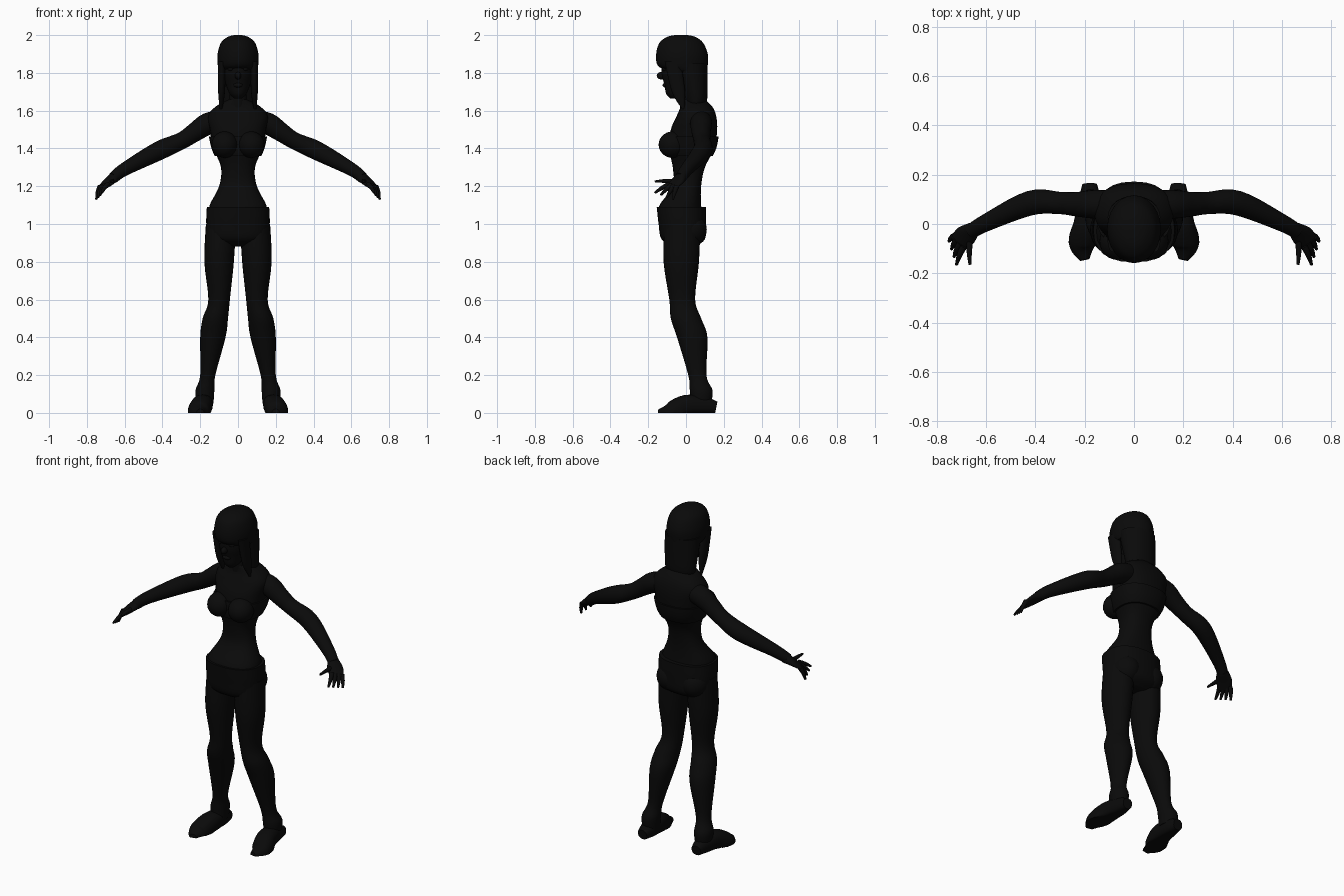
import bpy, bmesh, math
from mathutils import Vector

if "Cube" in bpy.data.objects:
    bpy.data.objects.remove(bpy.data.objects["Cube"], do_unlink=True)

# The single colour
shade = .003
colour = (shade, shade, shade, 1)
black = bpy.data.materials.new("soft_black")
black.use_nodes = True
black.diffuse_color = colour
black.node_tree.nodes["Principled BSDF"].inputs["Base Color"].default_value = colour


def section(z, front, back, half):
    """Level section on the centre line, from its front and back edges."""
    return (0, (front + back) / 2, z, half, (back - front) / 2)


def joint(x, y, z, r, flat=1):
    """Limb section around a joint; flat scales its second radius."""
    return (x, y, z, r, r * flat)


def smooth_rows(rows, steps=5):
    """Pass a smooth curve through every column of the sections."""
    out = []
    last = len(rows) - 1
    for i in range(last):
        before, start, end, after = rows[max(i - 1, 0)], rows[i], rows[i + 1], rows[min(i + 2, last)]
        for step in range(steps):
            t = step / steps
            ease = t * t * (3 - 2 * t)
            leave, arrive = t * (1 - t) ** 2 / 2, t * t * (t - 1) / 2
            out.append([b + ease * (c - b) + leave * (c - a) + arrive * (d - b)
                        for a, b, c, d in zip(before, start, end, after)])
    out.append(list(rows[-1]))
    return out


def finish(name, bm, mirror):
    bmesh.ops.recalc_face_normals(bm, faces=bm.faces)
    mesh = bpy.data.meshes.new(name)
    bm.to_mesh(mesh)
    bm.free()
    mesh.materials.append(black)
    part = bpy.data.objects.new(name, mesh)
    bpy.context.collection.objects.link(part)
    bpy.ops.object.select_all(action='DESELECT')
    part.select_set(True)
    bpy.context.view_layer.objects.active = part
    bpy.ops.object.shade_smooth_by_angle(angle=math.radians(50))
    if mirror:
        part.modifiers.new("mirror", 'MIRROR')


def loft(name, rows, follow=False, mirror=False, sides=24, power=2):
    """Skin the sections, kept level or turned square to the path."""
    rows = smooth_rows(rows)
    centres = [Vector(row[:3]) for row in rows]
    bm = bmesh.new()
    rings = []
    for i, (x, y, z, width, depth) in enumerate(rows):
        side, up = Vector((1, 0, 0)), Vector((0, 1, 0))
        if follow:
            along = (centres[min(i + 1, len(rows) - 1)] - centres[max(i - 1, 0)]).normalized()
            side = along.cross(Vector((0, 0, 1))).normalized()
            up = side.cross(along)
        ring = []
        for k in range(sides):
            c, s = math.cos(math.tau * k / sides), math.sin(math.tau * k / sides)
            point = centres[i] + side * width * math.copysign(abs(c) ** (2 / power), c)
            point += up * depth * math.copysign(abs(s) ** (2 / power), s)
            point.z = max(point.z, 0)
            ring.append(bm.verts.new(point))
        rings.append(ring)
    for lower, upper in zip(rings, rings[1:]):
        for k in range(sides):
            bm.faces.new((lower[k - 1], lower[k], upper[k], upper[k - 1]))
    bm.faces.new(rings[0])
    bm.faces.new(rings[-1])
    finish(name, bm, mirror)


def ball(name, centre, size, mirror=False):
    bm = bmesh.new()
    bmesh.ops.create_uvsphere(bm, u_segments=24, v_segments=14, radius=1)
    bmesh.ops.scale(bm, vec=size, verts=bm.verts)
    bmesh.ops.translate(bm, vec=centre, verts=bm.verts)
    finish(name, bm, mirror)


# Torso and neck
torso = [
    section(z=1.05, front=-.14, back=.09, half=.15),
    section(z=1.1, front=-.14, back=.08, half=.15),
    section(z=1.2, front=-.07, back=.08, half=.1),
    section(z=1.3, front=-.07, back=.1, half=.09),
    section(z=1.4, front=-.09, back=.15, half=.13),
    section(z=1.5, front=-.08, back=.165, half=.15),
    section(z=1.57, front=-.05, back=.16, half=.16),
    section(z=1.62, front=-.03, back=.14, half=.12),
    section(z=1.66, front=-.03, back=.1, half=.05),
]
loft("torso", torso, power=2.4)
loft("neck", [section(z=1.6, front=-.03, back=.08, half=.05),
              section(z=1.75, front=-.04, back=.07, half=.05)])

# Cropped top: a slightly larger copy of the chest, with the bust
cloth = .01
loft("cropped_top", [(x, y, z, width + cloth, depth + cloth)
                     for x, y, z, width, depth in smooth_rows(torso) if 1.35 < z < 1.47], power=2.4)
ball("bust", centre=(.07, -.07, 1.42), size=(.07, .075, .07), mirror=True)

# Trousers
loft("trouser_hips", [
    section(z=.88, front=-.07, back=.05, half=.08),
    section(z=.92, front=-.13, back=.1, half=.155),
    section(z=1, front=-.145, back=.107, half=.168),
    section(z=1.09, front=-.155, back=.105, half=.165),
], power=2.4)
ball("seat", centre=(.08, .025, .97), size=(.08, .085, .085), mirror=True)
deep = 1.2
loft("trouser_leg", [
    joint(x=.09, y=-.02, z=1, r=.08, flat=deep),
    joint(x=.1, y=-.025, z=.8, r=.078, flat=deep),
    joint(x=.1, y=-.02, z=.6, r=.057, flat=deep),
    joint(x=.12, y=0, z=.5, r=.067, flat=deep),
    joint(x=.133, y=.033, z=.4, r=.067, flat=deep),
    joint(x=.16, y=.06, z=.2, r=.04, flat=deep),
    joint(x=.175, y=.08, z=.12, r=.05, flat=deep),
    joint(x=.175, y=.08, z=.05, r=.045, flat=deep),
], mirror=True)

# Shoes
loft("shoe", [
    joint(x=.18, y=.16, z=.03, r=.03),
    joint(x=.18, y=.1, z=.04, r=.045),
    joint(x=.19, y=0, z=.04, r=.055),
    joint(x=.21, y=-.08, z=0, r=.055),
    joint(x=.2, y=-.145, z=0, r=.02),
], follow=True, mirror=True, power=2.4)

# Arms and palms
loft("arm", [
    joint(x=.08, y=.08, z=1.55, r=.055),
    joint(x=.16, y=.08, z=1.53, r=.058),
    joint(x=.23, y=.08, z=1.485, r=.05),
    joint(x=.3, y=.085, z=1.44, r=.045),
    joint(x=.42, y=.085, z=1.387, r=.05),
    joint(x=.6, y=.005, z=1.29, r=.035),
    joint(x=.66, y=-.03, z=1.245, r=.03),
], follow=True, mirror=True)
loft("palm", [
    joint(x=.65, y=-.02, z=1.253, r=.03),
    joint(x=.685, y=-.05, z=1.222, r=.045, flat=.4),
    joint(x=.72, y=-.08, z=1.19, r=.035, flat=.3),
], follow=True, mirror=True)


def finger(name, root, tip):
    middle = root.lerp(tip, .5) + Vector((.003, 0, .003))
    loft(name, [joint(*root, r=.014), joint(*middle, r=.011), joint(*tip, r=.006)],
         follow=True, mirror=True, sides=10)


# Fingers fan evenly from the index to the little one
index_root, little_root = Vector((.69, -.09, 1.21)), Vector((.73, -.05, 1.2))
index_tip, little_tip = Vector((.72, -.165, 1.165)), Vector((.75, -.07, 1.13))
names = ["index", "middle", "ring", "little"]
for i, name in enumerate(names):
    spread = i / (len(names) - 1)
    finger(name + "_finger", index_root.lerp(little_root, spread), index_tip.lerp(little_tip, spread))
finger("thumb", Vector((.665, -.055, 1.225)), Vector((.665, -.165, 1.225)))

# Head and face
loft("head", [
    section(z=1.665, front=-.085, back=-.04, half=.02),
    section(z=1.69, front=-.105, back=0, half=.045),
    section(z=1.74, front=-.115, back=.03, half=.065),
    section(z=1.8, front=-.13, back=.06, half=.08),
    section(z=1.9, front=-.13, back=.08, half=.08),
])
ball("nose", centre=(0, -.13, 1.785), size=(.017, .025, .02))
ball("lips", centre=(0, -.11, 1.735), size=(.025, .014, .012))
ball("eye", centre=(.036, -.112, 1.82), size=(.017, .014, .01), mirror=True)

# Hair: crown with fringe, back fall and side locks
loft("hair_crown", [
    section(z=1.81, front=-.1, back=.11, half=.1),
    section(z=1.84, front=-.15, back=.115, half=.107),
    section(z=1.9, front=-.158, back=.115, half=.108),
    section(z=1.96, front=-.14, back=.09, half=.09),
    section(z=1.99, front=-.1, back=.05, half=.055),
    section(z=2, front=-.06, back=.01, half=.02),
])
loft("hair_back", [
    section(z=1.63, front=0, back=.1, half=.085),
    section(z=1.67, front=-.01, back=.113, half=.096),
    section(z=1.85, front=-.06, back=.114, half=.107),
])
loft("side_lock", [
    joint(x=.085, y=-.07, z=1.86, r=.022, flat=2),
    joint(x=.087, y=-.04, z=1.7, r=.018, flat=2),
    joint(x=.09, y=-.015, z=1.61, r=.007),
], mirror=True, sides=14)
